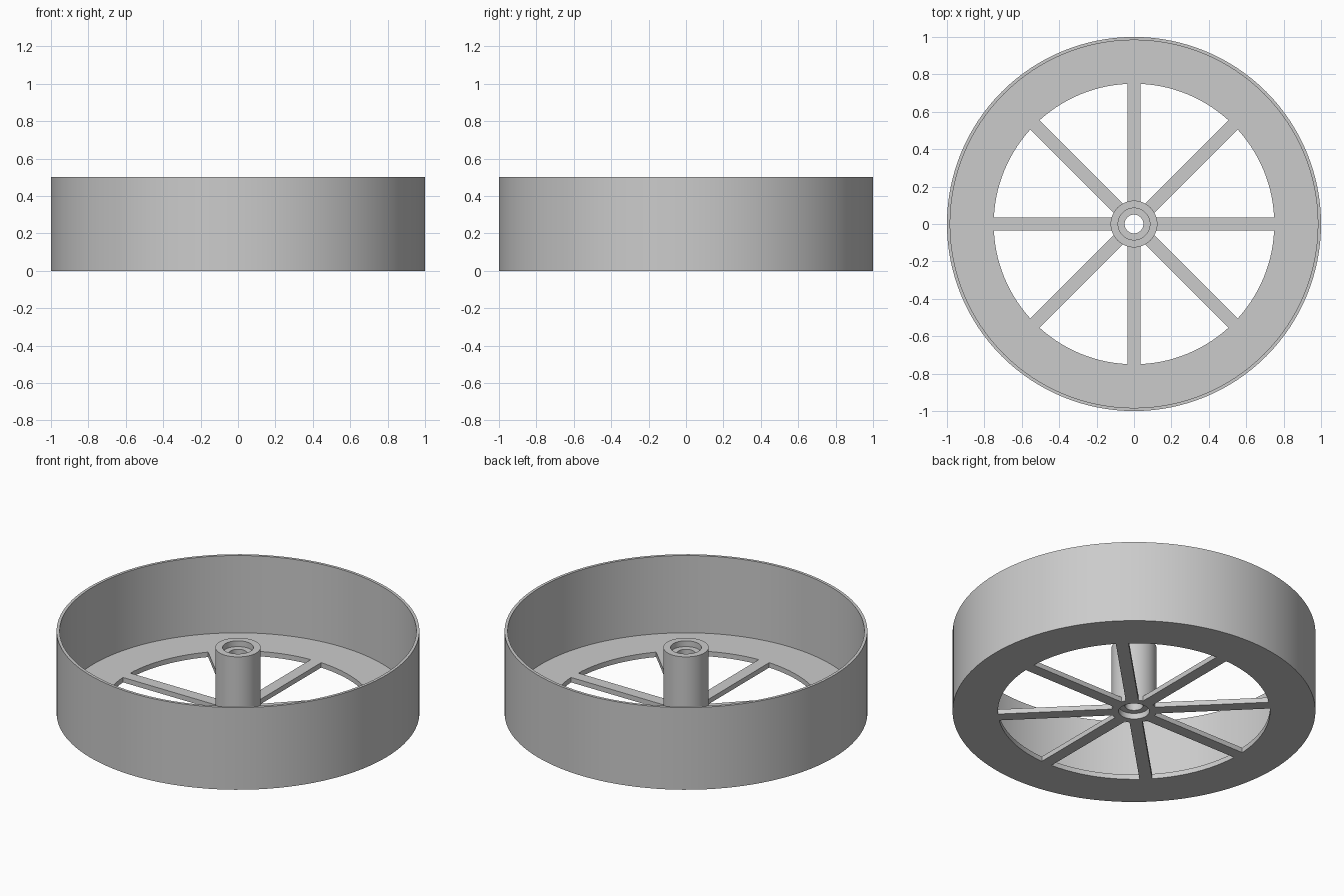
import bpy
import bmesh
import math
from mathutils import Matrix

cube = bpy.data.objects.get("Cube")
if cube:
    bpy.data.objects.remove(cube, do_unlink=True)

grey = bpy.data.materials.new("light grey")
grey.use_nodes = True
COLOUR = (0.6, 0.6, 0.6, 1)
grey.diffuse_color = COLOUR
grey.node_tree.nodes["Principled BSDF"].inputs["Base Color"].default_value = COLOUR

WEB = 0.03          # thickness of flange and spokes
HUB_R = 0.125
FLANGE_R = 0.75


def finish(name, bm):
    """Turn a bmesh into a shaded, coloured object."""
    bmesh.ops.recalc_face_normals(bm, faces=bm.faces)
    mesh = bpy.data.meshes.new(name)
    bm.to_mesh(mesh)
    bm.free()
    obj = bpy.data.objects.new(name, mesh)
    bpy.context.collection.objects.link(obj)
    mesh.materials.append(grey)
    bpy.ops.object.select_all(action='DESELECT')
    obj.select_set(True)
    bpy.context.view_layer.objects.active = obj
    bpy.ops.object.shade_smooth_by_angle(angle=math.radians(30))
    return obj


def lathe(name, profile, sides):
    """Revolve a closed (radius, height) profile around z."""
    bm = bmesh.new()
    verts = [bm.verts.new((r, 0, z)) for r, z in profile]
    edges = [bm.edges.new((v, verts[i - 1])) for i, v in enumerate(verts)]
    bmesh.ops.spin(bm, geom=verts + edges, cent=(0, 0, 0), axis=(0, 0, 1),
                   angle=math.tau, steps=sides, use_merge=True)
    bmesh.ops.remove_doubles(bm, verts=bm.verts, dist=0.0001)
    return finish(name, bm)


# Thin outer wall with a flat inward flange at its base
lathe("rim", [(1, 0), (1, 0.5), (0.983, 0.5), (0.983, WEB),
              (FLANGE_R, WEB), (FLANGE_R, 0)], 128)

# Hub tube with a bearing recess at each end
HUB_H, RECESS_R, RECESS_D, BORE_R = 0.4, 0.085, 0.035, 0.05
lathe("hub", [(HUB_R, 0), (HUB_R, HUB_H), (RECESS_R, HUB_H),
              (RECESS_R, HUB_H - RECESS_D), (BORE_R, HUB_H - RECESS_D),
              (BORE_R, RECESS_D), (RECESS_R, RECESS_D), (RECESS_R, 0)], 64)

# Eight flat spokes, flush with the flange
bm = bmesh.new()
start, end = HUB_R - 0.008, FLANGE_R + 0.001
for i in range(8):
    place = (Matrix.Rotation(i * math.tau / 8, 4, 'Z')
             @ Matrix.Translation(((start + end) / 2, 0, WEB / 2))
             @ Matrix.Diagonal((end - start, 0.07, WEB, 1)))
    bmesh.ops.create_cube(bm, size=1, matrix=place)
finish("spokes", bm)
